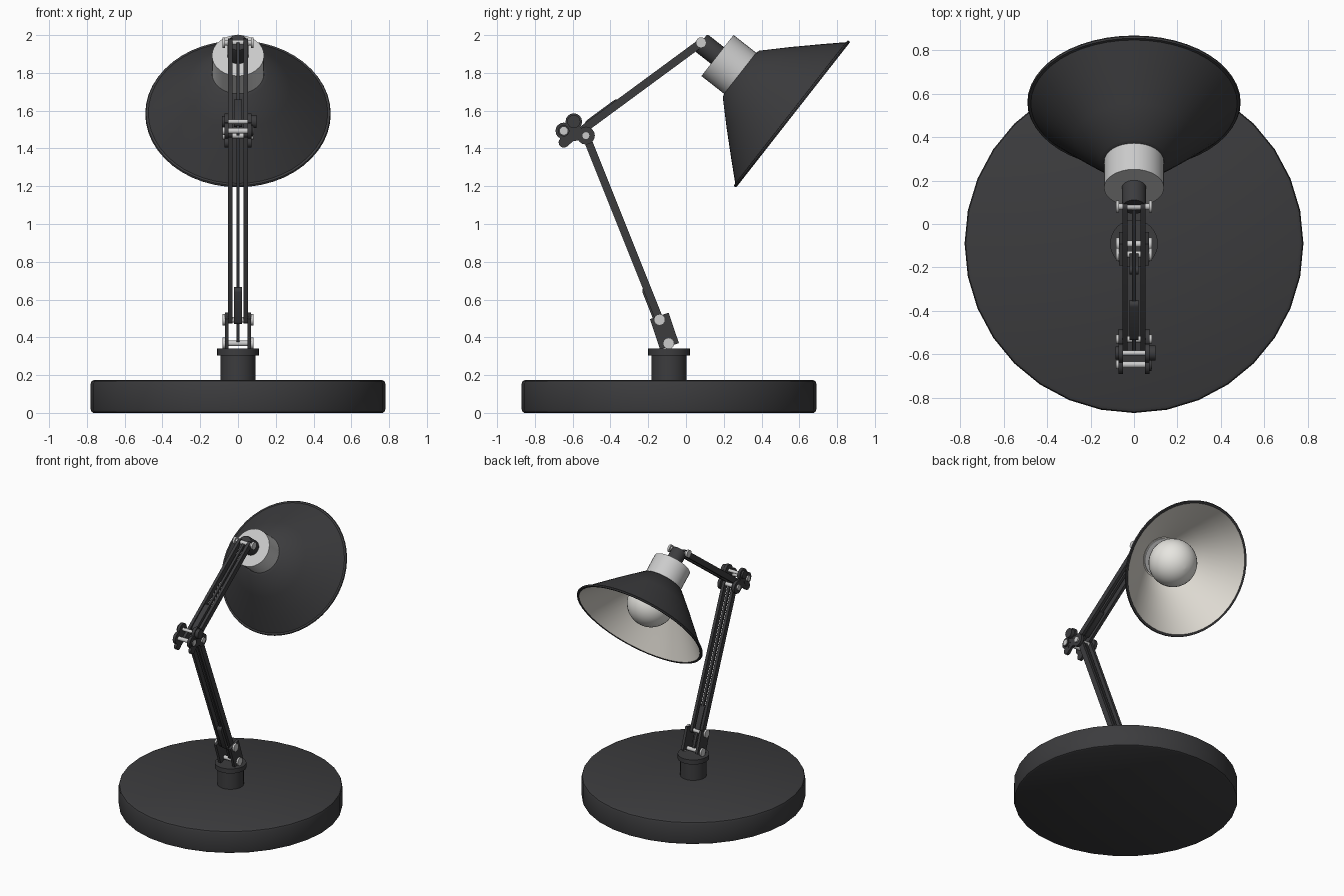
import bpy, bmesh, math
from mathutils import Matrix, Vector

if "Cube" in bpy.data.objects:
    bpy.data.objects.remove(bpy.data.objects["Cube"])


def material(name, c):
    m = bpy.data.materials.new(name)
    m.diffuse_color = (*c, 1)
    m.use_nodes = True
    m.node_tree.nodes["Principled BSDF"].inputs["Base Color"].default_value = m.diffuse_color
    return m


DARK = material("dark_metal", (0.045, 0.045, 0.048))
STEEL = material("steel", (0.55, 0.55, 0.55))
CREAM = material("cream_lining", (0.75, 0.72, 0.66))
WHITE = material("bulb_glass", (0.8, 0.79, 0.75))


def finish(bm, name, mat, angle=35):
    bmesh.ops.remove_doubles(bm, verts=bm.verts, dist=1e-5)
    bmesh.ops.recalc_face_normals(bm, faces=bm.faces)
    me = bpy.data.meshes.new(name)
    bm.to_mesh(me)
    bm.free()
    ob = bpy.data.objects.new(name, me)
    bpy.context.collection.objects.link(ob)
    me.materials.append(mat)
    bpy.ops.object.select_all(action='DESELECT')
    ob.select_set(True)
    bpy.context.view_layer.objects.active = ob
    bpy.ops.object.shade_smooth_by_angle(angle=math.radians(angle))
    return ob


def lathe(name, profile, mat, matrix, n=32):
    """Revolve (radius, height) points round the local z axis."""
    bm = bmesh.new()
    vs = [bm.verts.new((r, 0, h)) for r, h in profile]
    es = [bm.edges.new(p) for p in zip(vs, vs[1:])]
    bmesh.ops.spin(bm, geom=vs + es, cent=(0, 0, 0), axis=(0, 0, 1),
                   angle=2 * math.pi, steps=n)
    bm.transform(matrix)
    return finish(bm, name, mat)


def add_link(bm, p, q, w, x0, x1, square=False, n=8):
    """Capsule (or rectangle) outline between two (y, z) points, extruded in x."""
    p, q = Vector(p), Vector(q)
    d = (q - p).normalized() if (q - p).length > 1e-6 else Vector((1, 0))
    s, h = Vector((-d.y, d.x)), w / 2
    if square:
        pts = [p - s * h, q - s * h, q + s * h, p + s * h]
    else:
        arc = [math.pi * (i / n - 0.5) for i in range(n + 1)]
        pts = [q + d * h * math.cos(a) + s * h * math.sin(a) for a in arc]
        pts += [p - d * h * math.cos(a) - s * h * math.sin(a) for a in arc]
        if (q - p).length < 1e-6:
            pts = pts[:n] + pts[n + 1:-1]
    f = bm.faces.new([bm.verts.new((x0, a.x, a.y)) for a in pts])
    r = bmesh.ops.extrude_face_region(bm, geom=[f])
    bmesh.ops.translate(bm, vec=(x1 - x0, 0, 0),
                        verts=[v for v in r['geom'] if isinstance(v, bmesh.types.BMVert)])


def links(name, mat, specs):
    bm = bmesh.new()
    for s in specs:
        add_link(bm, *s)
    return finish(bm, name, mat)


def both(p, q, w, x0, x1, square=False):
    return [(p, q, w, x0, x1, square), (p, q, w, -x1, -x0, square)]


# Base and swivel post
foot = Matrix.Translation((0, -0.09, 0))
lathe("base", [(0, 0), (0.765, 0), (0.776, 0.006), (0.78, 0.018), (0.78, 0.155),
               (0.775, 0.168), (0.76, 0.175), (0, 0.175)], DARK, foot, 32)
lathe("post", [(0, 0.17), (0.092, 0.17), (0.092, 0.305), (0.11, 0.305),
               (0.11, 0.34), (0, 0.34)], DARK, foot, 32)

# Lower bracket plates and their pins
B0, B1 = (-0.092, 0.368), (-0.14, 0.493)
links("lower_bracket", DARK, both((-0.0875, 0.353), (-0.1415, 0.5135), 0.105, 0.05, 0.07, True))


def pin(name, c, r, x0, x1, head):
    links(name, STEEL, [(c, c, r, x0, x1), (c, c, head, x0, x0 + 0.015),
                        (c, c, head, x1 - 0.015, x1)])


pin("bracket_pin_low", B0, 0.03, -0.083, 0.083, 0.06)
pin("bracket_pin_high", B1, 0.03, -0.083, 0.083, 0.06)

# Elbow: lobed plates with three pins
E0, E1, E2, E3 = (-0.53, 1.468), (-0.594, 1.542), (-0.647, 1.493), (-0.647, 1.432)
EC = (-0.588, 1.482)
plates = []
for c, w in ((E0, 0.095), (E1, 0.088), (E2, 0.088), (E3, 0.055)):
    plates += both(c, c, w, 0.05, 0.072)
    plates += both(EC, c, 0.055, 0.052, 0.07)
plates += both(EC, EC, 0.085, 0.051, 0.071)
links("elbow_plates", DARK, plates)
pin("elbow_pin_lower_arm", E0, 0.03, -0.083, 0.083, 0.042)
pin("elbow_pin_top", E1, 0.024, -0.083, 0.083, 0.024)
pin("elbow_pin_back", E2, 0.03, -0.083, 0.083, 0.042)
links("elbow_knob", DARK, [(E2, E2, 0.06, 0.07, 0.08), (E1, E1, 0.07, 0.07, 0.098),
                           (E1, E1, 0.06, -0.085, -0.07)])

# Arms: twin side bars, centre rod and tension sleeve
HEAD = (0.08, 1.96)


def arm(name, p, q, w, s0, s1, off):
    p, q = Vector(p), Vector(q)
    links(name + "_bars", DARK, both(p, q, w, 0.03, 0.052))
    links(name + "_rod", DARK, [(p, q, 0.018, -0.009, 0.009)])
    d = (q - p).normalized()
    shift = Vector((-d.y, d.x)) * off
    a, b = p.lerp(q, s0) + shift, p.lerp(q, s1) + shift
    links(name + "_sleeve", DARK, [(a, b, 0.04, -0.02, 0.02)])


arm("lower_arm", B1, E0, 0.042, 0.0, 0.16, 0.01)
arm("upper_arm", (-0.575, 1.478), HEAD, 0.042, 0.1, 0.32, 0.008)
links("lower_rod_tail", DARK, [(B0, B1, 0.018, -0.009, 0.009)])
pin("head_pin", HEAD, 0.03, -0.083, 0.083, 0.056)

# Head: every part shares one tilted axis starting at the head pin
axis = Vector((0, 0.787, -0.617))
tilt = Matrix.Translation((0, *HEAD)) @ Matrix.Rotation(math.atan2(-axis.y, axis.z), 4, 'X')
lathe("head_socket", [(0, -0.002), (0.052, -0.002), (0.056, 0.01), (0.056, 0.115),
                      (0, 0.115)], DARK, tilt, 24)
lathe("ferrule", [(0, 0.11), (0.138, 0.11), (0.138, 0.285), (0, 0.285)], STEEL, tilt, 32)
lathe("shade", [(0.136, 0.262), (0.156, 0.268), (0.275, 0.388), (0.395, 0.515), (0.475, 0.602),
                (0.487, 0.603), (0.491, 0.611), (0.487, 0.619), (0.472, 0.617)],
      DARK, tilt, 48)
lathe("shade_lining", [(0.472, 0.617), (0.385, 0.522), (0.265, 0.396), (0.146, 0.276),
                       (0.13, 0.275)], CREAM, tilt, 48)

# Bulb with short neck
R, C = 0.17, 0.435
curve = [(R * math.sin(a), C - R * math.cos(a))
         for a in (math.radians(d) for d in range(38, 181, 10))]
lathe("bulb", [(0, 0.27), (0.085, 0.27), (0.09, 0.29)] + curve + [(0, C + R)], WHITE, tilt, 32)
